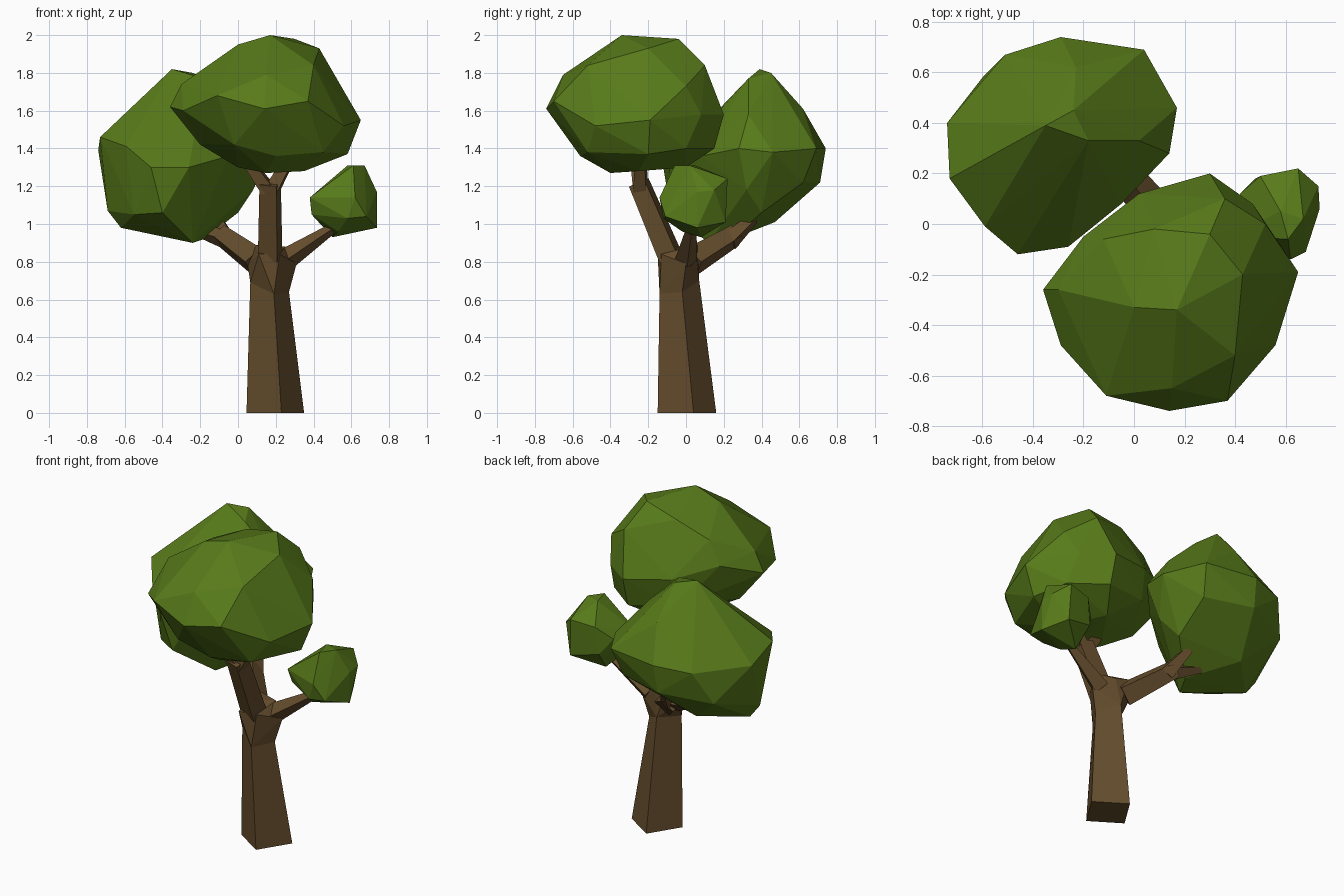
import bpy, bmesh
from mathutils import Vector


def material(name, rgb):
    m = bpy.data.materials.new(name)
    m.diffuse_color = (*rgb, 1)
    return m


LEAF = material("leaf green", (0.096, 0.195, 0.010))
BARK = material("bark brown", (0.127, 0.073, 0.025))


def finish(bm, name, mat):
    bmesh.ops.recalc_face_normals(bm, faces=bm.faces)
    me = bpy.data.meshes.new(name)
    bm.to_mesh(me)
    bm.free()
    me.materials.append(mat)
    ob = bpy.data.objects.new(name, me)
    bpy.context.collection.objects.link(ob)


def hull(name, pts, mat=LEAF):
    """Faceted lump: convex hull of a few outline points."""
    bm = bmesh.new()
    vs = [bm.verts.new(p) for p in pts]
    r = bmesh.ops.convex_hull(bm, input=vs)
    junk = {v for v in r["geom_interior"] + r["geom_unused"]
            if isinstance(v, bmesh.types.BMVert)}
    bmesh.ops.delete(bm, geom=list(junk), context='VERTS')
    finish(bm, name, mat)


def loft(name, rings):
    """Four-sided limb skinned through a list of rings."""
    bm = bmesh.new()
    loops = [[bm.verts.new(p) for p in ring] for ring in rings]
    for a, b in zip(loops, loops[1:]):
        for i in range(4):
            j = (i + 1) % 4
            bm.faces.new((a[i], a[j], b[j], b[i]))
    bm.faces.new(loops[0][::-1])
    bm.faces.new(loops[-1])
    finish(bm, name, BARK)


def limb(name, path):
    """path: (x, y, z, radius); square rings set across the limb direction."""
    pts = [Vector(p[:3]) for p in path]
    rings = []
    for i, p in enumerate(path):
        d = (pts[min(i + 1, len(pts) - 1)] - pts[max(i - 1, 0)]).normalized()
        ref = Vector((0.85, 0.53, 0)) if abs(d.z) > 0.8 else Vector((0, 0, 1))
        u = d.cross(ref).normalized()
        w = d.cross(u)
        rings.append([pts[i] + p[3] * (u * a + w * b)
                      for a, b in ((1, 0), (0, 1), (-1, 0), (0, -1))])
    loft(name, rings)


# trunk: twisted square, with a faceted fork block on top
base = [(0.23, -0.15, 0), (0.35, 0.04, 0), (0.165, 0.16, 0), (0.045, -0.03, 0)]
neck = [(0.19, -0.14, 0.63), (0.27, -0.02, 0.64), (0.155, 0.07, 0.70), (0.065, -0.05, 0.69)]
loft("trunk", [base, neck])
hull("trunk_fork", neck + [
    (0.11, -0.15, 0.84), (0.22, -0.13, 0.84), (0.31, 0.0, 0.79), (0.25, 0.02, 0.88),
    (0.18, 0.05, 0.87), (0.09, 0.06, 0.89), (0.05, 0.02, 0.79), (0.12, -0.05, 0.88)], BARK)

# branches with their small forks
limb("upper_branch", [(0.17, -0.08, 0.82, 0.075), (0.17, -0.25, 1.22, 0.065)])
limb("upper_fork_left", [(0.16, -0.24, 1.18, 0.05), (0.03, -0.27, 1.36, 0.035)])
limb("upper_fork_right", [(0.18, -0.24, 1.18, 0.05), (0.28, -0.24, 1.36, 0.035)])
limb("left_branch", [(0.10, 0.03, 0.80, 0.08), (-0.09, 0.26, 0.94, 0.06)])
limb("left_fork_outer", [(-0.06, 0.23, 0.92, 0.055), (-0.24, 0.31, 0.97, 0.025)])
limb("left_fork_inner", [(-0.05, 0.23, 0.91, 0.055), (-0.11, 0.36, 1.03, 0.03)])
limb("right_branch", [(0.25, 0.0, 0.81, 0.06), (0.52, 0.03, 0.99, 0.025)])

# leaf clumps
hull("top_leaves", [
    (-0.36, -0.26, 1.62), (-0.29, -0.48, 1.60), (-0.11, -0.68, 1.68), (0.14, -0.74, 1.61),
    (0.37, -0.70, 1.65), (0.56, -0.48, 1.52), (0.65, -0.19, 1.55), (0.47, 0.08, 1.58),
    (0.30, 0.20, 1.58), (0.02, 0.12, 1.62), (-0.20, -0.05, 1.70), (-0.30, -0.26, 1.74),
    (0.17, -0.34, 2.0), (0.0, -0.33, 1.95), (0.30, -0.04, 1.98), (0.08, -0.02, 1.93),
    (0.43, -0.20, 1.93), (0.40, -0.52, 1.84), (0.15, -0.65, 1.79), (0.36, 0.10, 1.84),
    (0.0, -0.30, 1.30), (0.35, -0.25, 1.28), (0.15, -0.40, 1.27), (0.58, -0.20, 1.37),
    (-0.20, -0.25, 1.42), (0.20, -0.56, 1.36), (0.20, 0.0, 1.30), (0.30, 0.15, 1.40),
    (-0.02, -0.57, 1.42), (0.45, -0.52, 1.38), (0.50, 0.0, 1.40), (0.52, 0.0, 1.73),
    (0.0, 0.07, 1.44), (-0.12, -0.06, 1.84)])
hull("left_leaves", [
    (-0.74, 0.40, 1.39), (-0.73, 0.18, 1.46), (-0.59, -0.01, 1.41), (-0.46, -0.12, 1.30),
    (-0.26, -0.09, 1.30), (-0.05, 0.08, 1.36), (0.14, 0.28, 1.40), (0.17, 0.46, 1.38),
    (0.04, 0.69, 1.40), (-0.29, 0.74, 1.40), (-0.51, 0.67, 1.38), (-0.35, 0.39, 1.82),
    (-0.24, 0.45, 1.80), (-0.18, 0.33, 1.77), (-0.23, 0.62, 1.61), (0.02, 0.33, 1.58),
    (-0.69, 0.25, 1.07), (-0.62, 0.25, 0.98), (-0.24, 0.12, 0.90), (-0.18, 0.24, 0.92),
    (-0.40, 0.47, 1.01), (-0.30, 0.71, 1.22), (0.0, 0.62, 1.22), (0.0, 0.40, 1.06),
    (-0.55, 0.02, 1.05), (-0.40, -0.08, 1.06), (0.08, 0.32, 1.18), (-0.60, 0.58, 1.18)])
hull("right_leaves", [
    (0.38, -0.05, 1.14), (0.39, -0.02, 1.05), (0.42, 0.12, 1.14), (0.50, 0.19, 1.22),
    (0.58, 0.05, 1.31), (0.61, -0.06, 1.31), (0.67, 0.02, 1.31), (0.65, 0.22, 1.24),
    (0.73, 0.15, 1.18), (0.735, 0.06, 1.17), (0.735, 0.06, 0.98), (0.68, -0.11, 1.04),
    (0.62, -0.14, 1.14), (0.58, -0.12, 1.03), (0.50, 0.08, 0.93), (0.66, 0.21, 1.01),
    (0.48, 0.18, 1.05), (0.53, -0.02, 0.96)])
